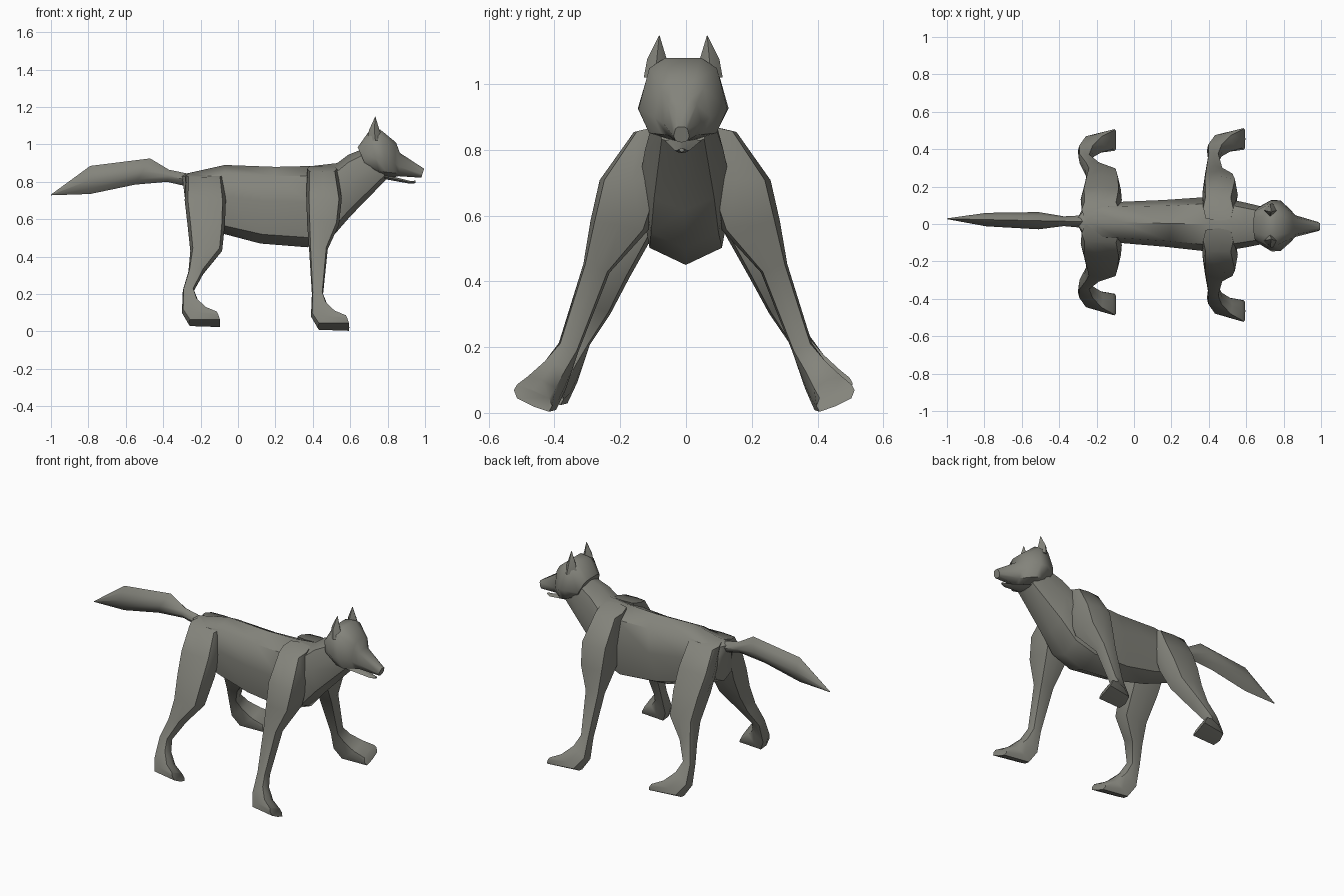
import bpy, bmesh, math
from mathutils import Vector

cube = bpy.data.objects.get("Cube")
if cube:
    bpy.data.objects.remove(cube, do_unlink=True)

fur = bpy.data.materials.new("grey_fur")
fur.use_nodes = True
colour = (.23, .23, .2, 1)
fur.diffuse_color = colour
fur.node_tree.nodes["Principled BSDF"].inputs["Base Color"].default_value = colour


def cross_section(corner, waist=0, flat_top=0):
    """Unit outline: corner sets squareness, waist the height of the widest point."""
    right = [(0, -1), (corner, -corner), (1, waist), (corner, corner), (flat_top, 1)]
    return right + [(-u, v) for u, v in reversed(right)]


def loft(name, sections, outline, side=1, splayed=False):
    """Skin outlines along a part. Section: low (x, z), high (x, z), centre y, half width."""
    bm = bmesh.new()
    rings = []
    for low, high, centre, width in sections:
        low, high = Vector(low), Vector(high)
        middle, half = (low + high) / 2, (high - low) / 2
        # splayed limbs lean outward more the lower they are
        tilt = min(.42, .9 - 1.3 * middle.y) if splayed else 0
        ring = []
        for u, v in outline:
            x, z = middle + half * v
            y = side * (centre + u * width)
            # the whole animal is turned very slightly
            turn = .007 - .021 * x
            ring.append(bm.verts.new((x, y + turn, max(z + u * width * tilt, 0))))
        rings.append(ring)
    for near, far in zip(rings, rings[1:]):
        for i in range(len(outline)):
            bm.faces.new((near[i - 1], near[i], far[i], far[i - 1]))
    bm.faces.new(rings[0])
    bm.faces.new(rings[-1])
    bmesh.ops.remove_doubles(bm, verts=bm.verts, dist=.0005)
    bmesh.ops.recalc_face_normals(bm, faces=bm.faces)
    mesh = bpy.data.meshes.new(name)
    bm.to_mesh(mesh)
    bm.free()
    mesh.materials.append(fur)
    part = bpy.data.objects.new(name, mesh)
    bpy.context.collection.objects.link(part)
    bpy.ops.object.select_all(action='DESELECT')
    part.select_set(True)
    bpy.context.view_layer.objects.active = part
    bpy.ops.object.shade_smooth_by_angle(angle=math.radians(50))


def upright(*rows):
    """Sections of a part on the middle plane: low point, high point, half width."""
    return [(low, high, 0, width) for low, high, width in rows]


def level(*rows):
    """Sections across an upright part: back x, front x, height, centre y, half width."""
    return [((back, z), (front, z), y, width) for back, front, z, y, width in rows]


def paw(x, y, z):
    """Ankle, heel, instep and toes, placed from the ankle centre."""
    return [((x - .03, z), (x + .03, z), y, .03),
            ((x - .035, z - .12), (x + .05, z - .05), y + .04, .037),
            ((x, z - .18), (x + .1, z - .1), y + .08, .05),
            ((x + .17, z - .18), (x + .15, z - .13), y + .105, .058)]


# torso and neck
loft("body", upright(
    ((-.29, .76), (-.3, .84), .03),
    ((-.27, .6), (-.25, .85), .1),
    ((-.07, .52), (-.07, .89), .11),
    ((.12, .47), (.2, .88), .125),
    ((.37, .45), (.4, .885), .145),
    ((.5, .5), (.53, .9), .135),
    ((.6, .615), (.59, .945), .12),
    ((.79, .81), (.73, 1), .085)), cross_section(.76, .1))

# tail
loft("tail", upright(
    ((-.25, .77), (-.25, .84), .035),
    ((-.38, .8), (-.37, .865), .026),
    ((-.55, .785), (-.47, .925), .046),
    ((-.79, .735), (-.79, .885), .036),
    ((-1, .728), (-1, .732), .002)), cross_section(.6))

# head, snout and lower jaw
loft("head", upright(
    ((.69, .87), (.64, .985), .1),
    ((.76, .83), (.7, 1.07), .138),
    ((.8, .82), (.76, 1.08), .135),
    ((.835, .825), (.845, 1.01), .085),
    ((.86, .83), (.865, .955), .058),
    ((.98, .822), (.995, .87), .024)), cross_section(.76, -.2, .4))
loft("lower_jaw", upright(
    ((.78, .815), (.78, .84), .055),
    ((.92, .79), (.92, .805), .022),
    ((.95, .793), (.95, .806), .008)), cross_section(.6))

for side, label in ((1, "left"), (-1, "right")):
    # ear
    loft(label + "_ear", level(
        (.69, .78, 1.02, .083, .037),
        (.7, .757, 1.075, .08, .03),
        (.733, .735, 1.148, .073, .001)), cross_section(.55), side)

    # front leg, from shoulder to toes
    shoulder = level(
        (.37, .53, .87, .088, .068),
        (.365, .555, .71, .16, .1),
        (.37, .54, .57, .2, .088),
        (.38, .48, .44, .27, .04))
    loft(label + "_front_leg", shoulder + paw(.425, .355, .2),
         cross_section(.84), side, splayed=True)

    # hind leg, from hip to toes
    hip = level(
        (-.28, -.08, .835, .063, .053),
        (-.285, -.065, .7, .12, .07),
        (-.27, -.07, .57, .175, .075),
        (-.255, -.085, .43, .24, .057),
        (-.265, -.18, .32, .283, .042))
    loft(label + "_hind_leg", hip + paw(-.265, .335, .22),
         cross_section(.84), side, splayed=True)
